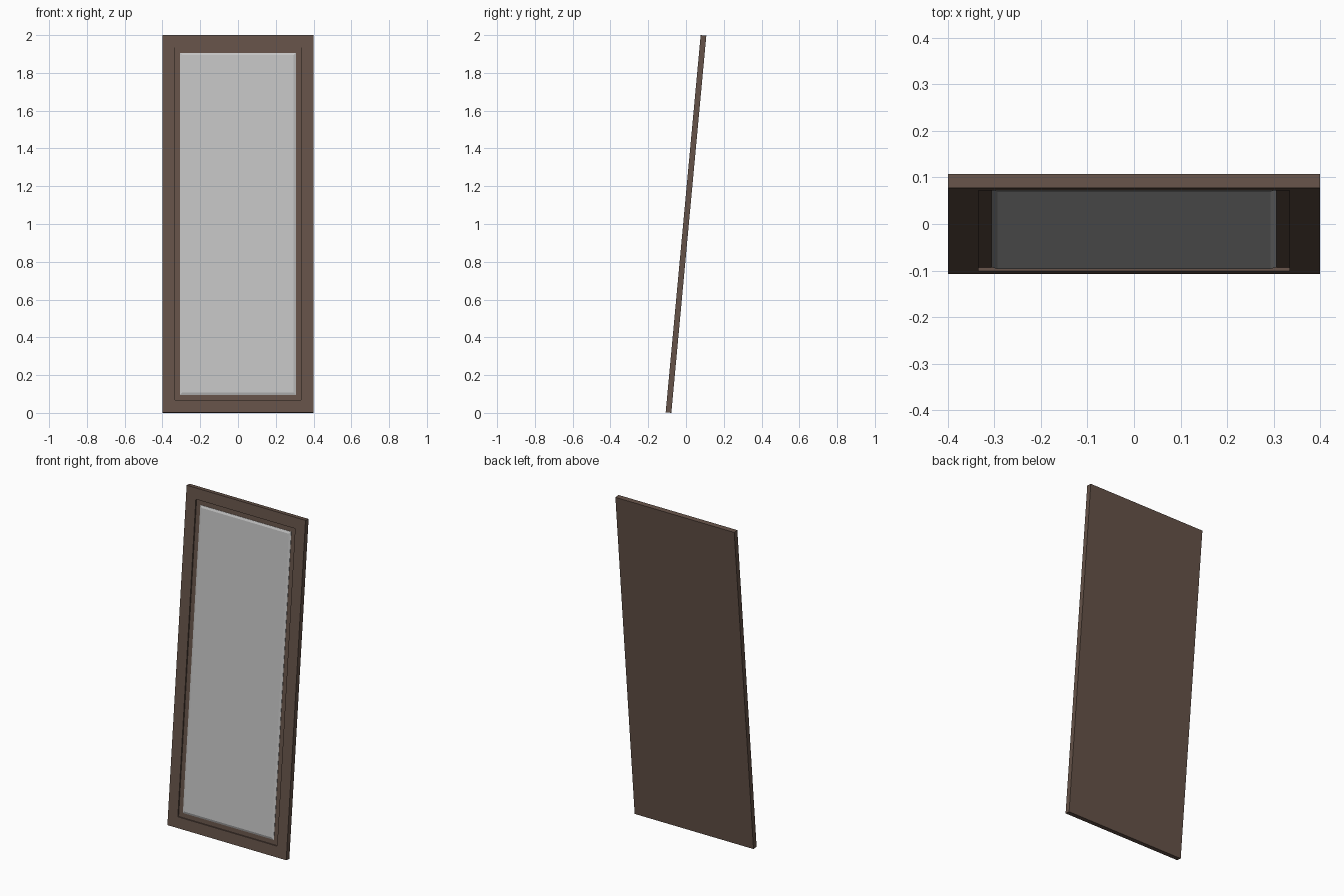
import bpy, bmesh, math
from mathutils import Matrix

if "Cube" in bpy.data.objects:
    bpy.data.objects.remove(bpy.data.objects["Cube"])

W, T, RIM = 0.8, 0.03, 0.093
TILT = math.radians(5.3)
L = (2 - T * math.sin(TILT)) / math.cos(TILT)
LEAN = Matrix.Translation((0, 0, 1)) @ Matrix.Rotation(-TILT, 4, 'X')


def material(name, col):
    m = bpy.data.materials.new(name)
    m.diffuse_color = (*col, 1)
    m.use_nodes = True
    m.node_tree.nodes["Principled BSDF"].inputs["Base Color"].default_value = m.diffuse_color
    return m


def box(w, d, h, y=0):
    bm = bmesh.new()
    bmesh.ops.create_cube(bm, size=1)
    bm.transform(Matrix.Translation((0, y, 0)) @ Matrix.Diagonal((w, d, h, 1)))
    bm.normal_update()
    return bm, next(f for f in bm.faces if f.normal.y < -0.9)


def finish(bm, name, mat):
    bm.transform(LEAN)
    bmesh.ops.recalc_face_normals(bm, faces=bm.faces)
    me = bpy.data.meshes.new(name)
    bm.to_mesh(me)
    bm.free()
    me.materials.append(mat)
    bpy.context.collection.objects.link(bpy.data.objects.new(name, me))


# Frame: solid board with a shallow recess in the front
bm, front = box(W, T, L)
bmesh.ops.inset_region(bm, faces=[front], thickness=RIM)
bmesh.ops.inset_region(bm, faces=[front], thickness=0.0002, depth=-0.008)
finish(bm, "wood_frame", material("dark brown wood", (0.13, 0.085, 0.065)))

# Mirror: thin plate with a chamfered border, seated in the recess
edge = 0.006
bm, front = box(W - 2 * RIM - 0.002, 0.004, L - 2 * RIM - 0.002,
                y=-T / 2 + edge + 0.002)
bmesh.ops.inset_region(bm, faces=[front], thickness=0.018, depth=0.005)
finish(bm, "mirror_glass", material("silver grey", (0.55, 0.55, 0.55)))
